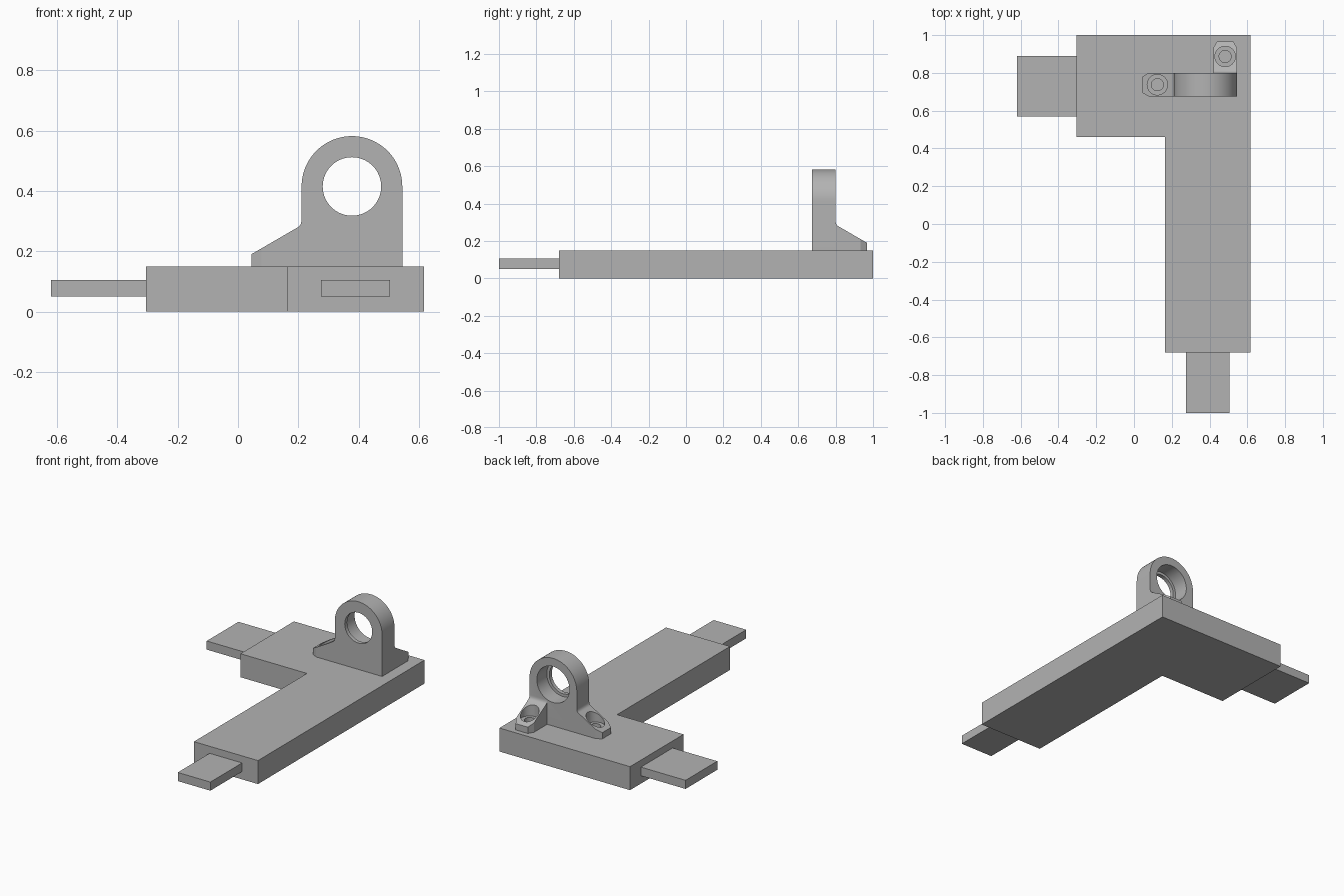
import bpy, bmesh, math
from mathutils import Matrix, Vector

cube = bpy.data.objects.get("Cube")
if cube:
    bpy.data.objects.remove(cube, do_unlink=True)

grey = bpy.data.materials.new("plain grey")
grey.use_nodes = True
COLOUR = (0.45, 0.45, 0.45, 1)
grey.diffuse_color = COLOUR
grey.node_tree.nodes["Principled BSDF"].inputs["Base Color"].default_value = COLOUR

PLATE_TOP = 0.15


def add_object(name, bm):
    bmesh.ops.recalc_face_normals(bm, faces=bm.faces)
    mesh = bpy.data.meshes.new(name)
    bm.to_mesh(mesh)
    bm.free()
    mesh.materials.append(grey)
    ob = bpy.data.objects.new(name, mesh)
    bpy.context.collection.objects.link(ob)
    return ob


def prism(points, offset):
    """Closed solid made by sweeping a flat outline along an offset."""
    bm = bmesh.new()
    face = bm.faces.new([bm.verts.new(p) for p in points])
    swept = bmesh.ops.extrude_face_region(bm, geom=[face])
    verts = [v for v in swept["geom"] if isinstance(v, bmesh.types.BMVert)]
    bmesh.ops.translate(bm, verts=verts, vec=offset)
    return bm


def box(name, x0, x1, y0, y1, z0, z1):
    corners = [(x0, y0, z0), (x1, y0, z0), (x1, y1, z0), (x0, y1, z0)]
    return add_object(name, prism(corners, (0, 0, z1 - z0)))


def cylinder(name, radius, start, end, segments=64):
    start, end = Vector(start), Vector(end)
    axis = end - start
    turn = axis.to_track_quat("Z", "Y").to_matrix().to_4x4()
    bm = bmesh.new()
    bmesh.ops.create_cone(bm, cap_ends=True, segments=segments, radius1=radius,
                          radius2=radius, depth=axis.length,
                          matrix=Matrix.Translation((start + end) / 2) @ turn)
    return add_object(name, bm)


def combine(target, other, operation):
    mod = target.modifiers.new("combine", "BOOLEAN")
    mod.operation, mod.solver, mod.object = operation, "EXACT", other
    bpy.context.view_layer.objects.active = target
    bpy.ops.object.modifier_apply(modifier=mod.name)
    bpy.data.objects.remove(other, do_unlink=True)


# L-shaped base plate and its two tongues
outline = [(-0.305, 0.46), (0.165, 0.46), (0.165, -0.68),
           (0.617, -0.68), (0.617, 1), (-0.305, 1)]
add_object("base_plate", prism([(x, y, 0) for x, y in outline], (0, 0, PLATE_TOP)))
box("side_tongue", -0.62, -0.305, 0.57, 0.89, 0.05, 0.105)
box("front_tongue", 0.275, 0.505, -1, -0.68, 0.05, 0.105)

# Upright with a rounded top
CX, CZ, R = 0.378, 0.415, 0.167
FRONT, BACK = 0.675, 0.8
arch = [(CX + R * math.cos(math.pi * i / 48), FRONT, CZ + R * math.sin(math.pi * i / 48))
        for i in range(49)]
arch += [(CX - R, FRONT, PLATE_TOP), (CX + R, FRONT, PLATE_TOP)]
bracket = add_object("bearing_bracket", prism(arch, (0, BACK - FRONT, 0)))


# Sloping foot with a filleted root and clipped corners, pointing along local +x
def foot(place):
    half, length, clip = 0.0625, 0.167, 0.034
    profile = [(-0.03, PLATE_TOP), (length, PLATE_TOP), (length, 0.19), (0.012, 0.28),
               (0.007, 0.284), (0.003, 0.29), (0.001, 0.297), (0, 0.305), (-0.03, 0.305)]
    bm = prism([(u, -half, z) for u, z in profile], (0, 2 * half, 0))
    for side in (-1, 1):
        cut = bmesh.ops.bisect_plane(
            bm, geom=bm.verts[:] + bm.edges[:] + bm.faces[:],
            plane_co=(length - clip, side * half, 0),
            plane_no=(0.5, side * 0.87, 0), clear_outer=True)
        rim = [e for e in cut["geom_cut"] if isinstance(e, bmesh.types.BMEdge)]
        bmesh.ops.edgeloop_fill(bm, edges=rim)
    bm.transform(place)
    return add_object("foot", bm)


side_place = Matrix.Translation((CX - R, 0.7375, 0)) @ Matrix.Rotation(math.pi, 4, "Z")
back_place = Matrix.Translation((0.4825, BACK, 0)) @ Matrix.Rotation(math.pi / 2, 4, "Z")
for place in (side_place, back_place):
    combine(bracket, foot(place), "UNION")

# Counterbored screw holes in the feet
for place in (side_place, back_place):
    for radius, bottom in ((0.054, 0.195), (0.032, 0.14)):
        ends = [place @ Vector((0.087, 0, z)) for z in (bottom, 0.4)]
        combine(bracket, cylinder("cutter", radius, *ends, segments=40), "DIFFERENCE")

# Stepped bearing bore, wider from the back
for radius, start in ((0.097, FRONT - 0.05), (0.115, FRONT + 0.025)):
    bore = cylinder("cutter", radius, (CX, start, CZ), (CX, BACK + 0.05, CZ))
    combine(bracket, bore, "DIFFERENCE")

# Smooth the round walls, keep real edges sharp
bpy.ops.object.select_all(action="DESELECT")
bracket.select_set(True)
bpy.context.view_layer.objects.active = bracket
bpy.ops.object.shade_smooth_by_angle(angle=math.radians(25))
